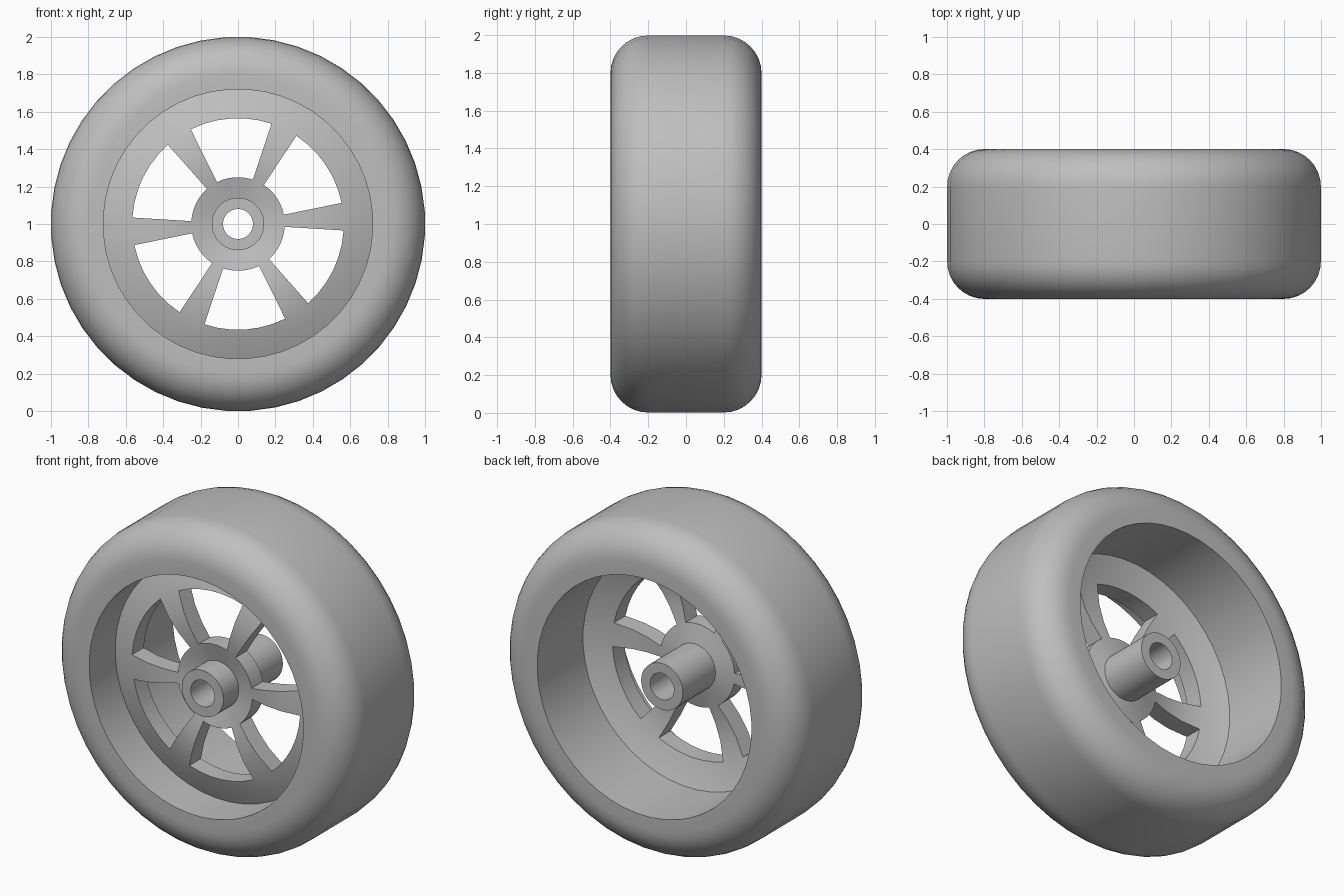
import bpy, bmesh, math

SIDES = 48
START = math.radians(71.5)      # first window edge
CENTRE_Z = 1.0

if "Cube" in bpy.data.objects:
    bpy.data.objects.remove(bpy.data.objects["Cube"], do_unlink=True)

grey = bpy.data.materials.new("plain_grey")
grey.use_nodes = True
colour = (0.52, 0.52, 0.52, 1.0)
grey.diffuse_color = colour
grey.node_tree.nodes["Principled BSDF"].inputs["Base Color"].default_value = colour


def ring(bm, radius, y):
    """Circle of vertices around the axle."""
    verts = []
    for i in range(SIDES):
        a = START + math.tau * i / SIDES
        verts.append(bm.verts.new((radius * math.cos(a), y, CENTRE_Z + radius * math.sin(a))))
    return verts


def skin(bm, a, b, keep=lambda i: True):
    """Quads between two circles."""
    for i in range(SIDES):
        if keep(i):
            j = (i + 1) % SIDES
            bm.faces.new((a[i], a[j], b[j], b[i]))


def finish(bm, name):
    bmesh.ops.recalc_face_normals(bm, faces=bm.faces[:])
    mesh = bpy.data.meshes.new(name)
    bm.to_mesh(mesh)
    bm.free()
    mesh.materials.append(grey)
    obj = bpy.data.objects.new(name, mesh)
    bpy.context.collection.objects.link(obj)
    bpy.ops.object.select_all(action='DESELECT')
    obj.select_set(True)
    bpy.context.view_layer.objects.active = obj
    bpy.ops.object.shade_smooth_by_angle(angle=math.radians(30))
    return obj


def lathe(name, profile):
    """Revolve a closed (radius, y) profile."""
    bm = bmesh.new()
    rings = [ring(bm, r, y) for r, y in profile]
    for k, current in enumerate(rings):
        skin(bm, current, rings[(k + 1) % len(rings)])
    return finish(bm, name)


# Tyre: straight bore, flat tread, rounded shoulders
BORE, HALF, FILLET, STEPS = 0.72, 0.4, 0.2, 8
shoulder = []
for k in range(STEPS + 1):
    t = math.pi / 2 * k / STEPS
    shoulder.append((1 - FILLET + FILLET * math.sin(t), HALF - FILLET + FILLET * math.cos(t)))
back = [(BORE, HALF)] + shoulder
front = [(r, -y) for r, y in reversed(back)]
lathe("tyre", back + front)

# Dished wheel disc with six windows, thickened backwards
disc_profile = [(0.13, -0.19), (0.25, -0.22), (0.35, -0.235),
                (0.45, -0.235), (0.565, -0.21), (0.64, -0.185), (BORE, -0.15)]
THICKNESS = 0.11
bm = bmesh.new()
rings = [ring(bm, r, y) for r, y in disc_profile]
for k in range(len(rings) - 1):
    in_window_band = 1 <= k <= 3
    skin(bm, rings[k], rings[k + 1],
         lambda i: not in_window_band or i % 8 >= 6)
loose = [v for v in bm.verts if not v.link_faces]
bmesh.ops.delete(bm, geom=loose, context='VERTS')
extruded = bmesh.ops.extrude_face_region(bm, geom=bm.faces[:], use_keep_orig=True)
moved = [g for g in extruded["geom"] if isinstance(g, bmesh.types.BMVert)]
bmesh.ops.translate(bm, verts=moved, vec=(0, THICKNESS, 0))
finish(bm, "wheel_disc")

# Axle sleeve through the hub
lathe("axle_sleeve", [(0.08, -0.34), (0.14, -0.34), (0.14, 0.23), (0.08, 0.23)])
